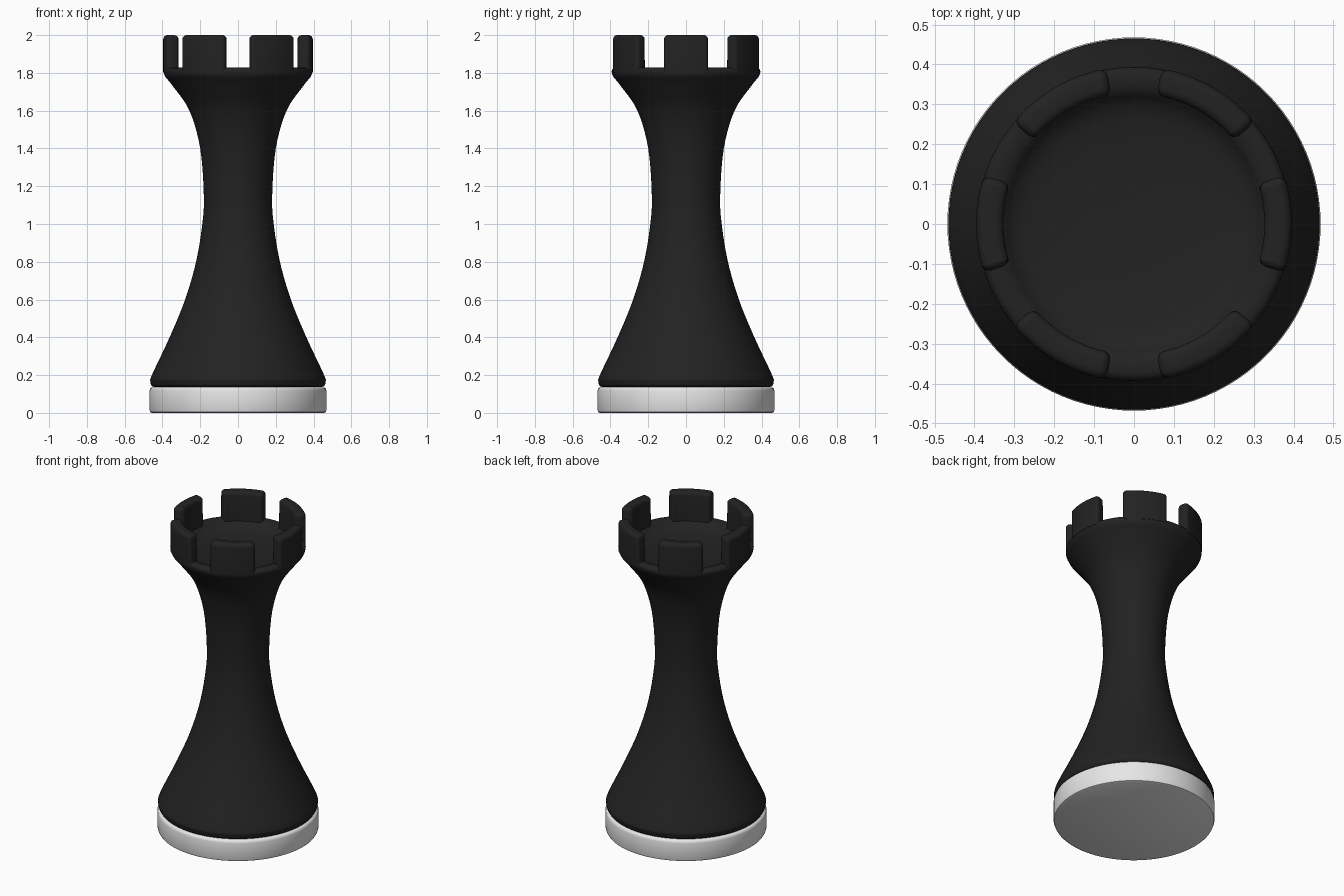
import bpy, bmesh, math

if "Cube" in bpy.data.objects:
    bpy.data.objects.remove(bpy.data.objects["Cube"])


def material(name, rgb):
    m = bpy.data.materials.new(name)
    m.diffuse_color = (*rgb, 1)
    m.use_nodes = True
    m.node_tree.nodes["Principled BSDF"].inputs["Base Color"].default_value = m.diffuse_color
    return m


BLACK = material("matte black", (0.016, 0.016, 0.016))
WHITE = material("off white", (0.8, 0.8, 0.8))


def finish(name, bm, mat, angle=40):
    bmesh.ops.recalc_face_normals(bm, faces=bm.faces)
    me = bpy.data.meshes.new(name)
    bm.to_mesh(me)
    bm.free()
    me.materials.append(mat)
    ob = bpy.data.objects.new(name, me)
    bpy.context.collection.objects.link(ob)
    bpy.ops.object.select_all(action='DESELECT')
    ob.select_set(True)
    bpy.context.view_layer.objects.active = ob
    bpy.ops.object.shade_smooth_by_angle(angle=math.radians(angle))
    return ob


def lathe(name, profile, mat, n=96):
    """Revolve (radius, z) points; the end points lie on the axis."""
    bm = bmesh.new()
    rings = []
    for r, z in profile:
        if r == 0:
            rings.append([bm.verts.new((0, 0, z))] * n)
        else:
            rings.append([bm.verts.new((r * math.cos(2 * math.pi * i / n),
                                        r * math.sin(2 * math.pi * i / n), z)) for i in range(n)])
    for a, b in zip(rings, rings[1:]):
        for i in range(n):
            j = (i + 1) % n
            bm.faces.new(list(dict.fromkeys((a[i], a[j], b[j], b[i]))))
    return finish(name, bm, mat)


def smooth_curve(pts, steps=5):
    """Catmull-Rom curve through the points."""
    p = [pts[0]] + pts + [pts[-1]]
    out = []
    for a, b, c, d in zip(p, p[1:], p[2:], p[3:]):
        for s in range(steps):
            t = s / steps
            out.append(tuple(0.5 * (2 * b[k] + (c[k] - a[k]) * t
                                    + (2 * a[k] - 5 * b[k] + 4 * c[k] - d[k]) * t * t
                                    + (3 * b[k] - a[k] - 3 * c[k] + d[k]) * t ** 3) for k in (0, 1)))
    return out + [pts[-1]]


# White foot disc with rounded rims
lathe("base_disc", [(0, 0), (0.455, 0), (0.464, 0.004), (0.468, 0.014), (0.468, 0.118),
                    (0.465, 0.129), (0.457, 0.135), (0, 0.135)], WHITE)

# Waisted body, flaring to the rim, then a shallow bowl on top
flare = smooth_curve([(0.463, 0.165), (0.456, 0.2), (0.362, 0.4), (0.28, 0.6), (0.222, 0.8),
                      (0.189, 1.0), (0.181, 1.15), (0.2, 1.4), (0.257, 1.6), (0.345, 1.73),
                      (0.385, 1.78), (0.394, 1.805)])
bowl = smooth_curve([(0.392, 1.815), (0.38, 1.826), (0.355, 1.827), (0.33, 1.818),
                     (0.305, 1.795), (0.26, 1.778), (0.15, 1.764), (0, 1.76)], 3)
lathe("tower_body", [(0, 0.136), (0.44, 0.136), (0.455, 0.141), (0.462, 0.152)] + flare + bowl, BLACK)


def merlon(name, a0, a1, r0=0.327, r1=0.396, z0=1.803, z1=2.0, n=14):
    """Curved wall block between two angles in degrees."""
    bm = bmesh.new()
    cols = []
    for i in range(n + 1):
        a = math.radians(a0 + (a1 - a0) * i / n)
        c, s = math.cos(a), math.sin(a)
        cols.append([bm.verts.new((r * c, r * s, z))
                     for r, z in ((r0, z0), (r1, z0), (r1, z1), (r0, z1))])
    for a, b in zip(cols, cols[1:]):
        for k in range(4):
            m = (k + 1) % 4
            bm.faces.new((a[k], a[m], b[m], b[k]))
    bm.faces.new(cols[0])
    bm.faces.new(cols[-1][::-1])
    # round every edge except the buried bottom
    bmesh.ops.recalc_face_normals(bm, faces=bm.faces)
    edges = [e for e in bm.edges if e.calc_face_angle(0) > math.radians(50)
             and max(v.co.z for v in e.verts) > z0 + 0.01]
    bmesh.ops.bevel(bm, geom=edges, offset=0.022, segments=4, profile=0.5, affect='EDGES')
    finish(name, bm, BLACK, 50)


# Six battlement blocks
for i, (a0, a1) in enumerate([(-18, 18), (40, 80), (100, 140), (162, 198), (220, 260), (280, 320)]):
    merlon(f"battlement_{i + 1}", a0, a1)
